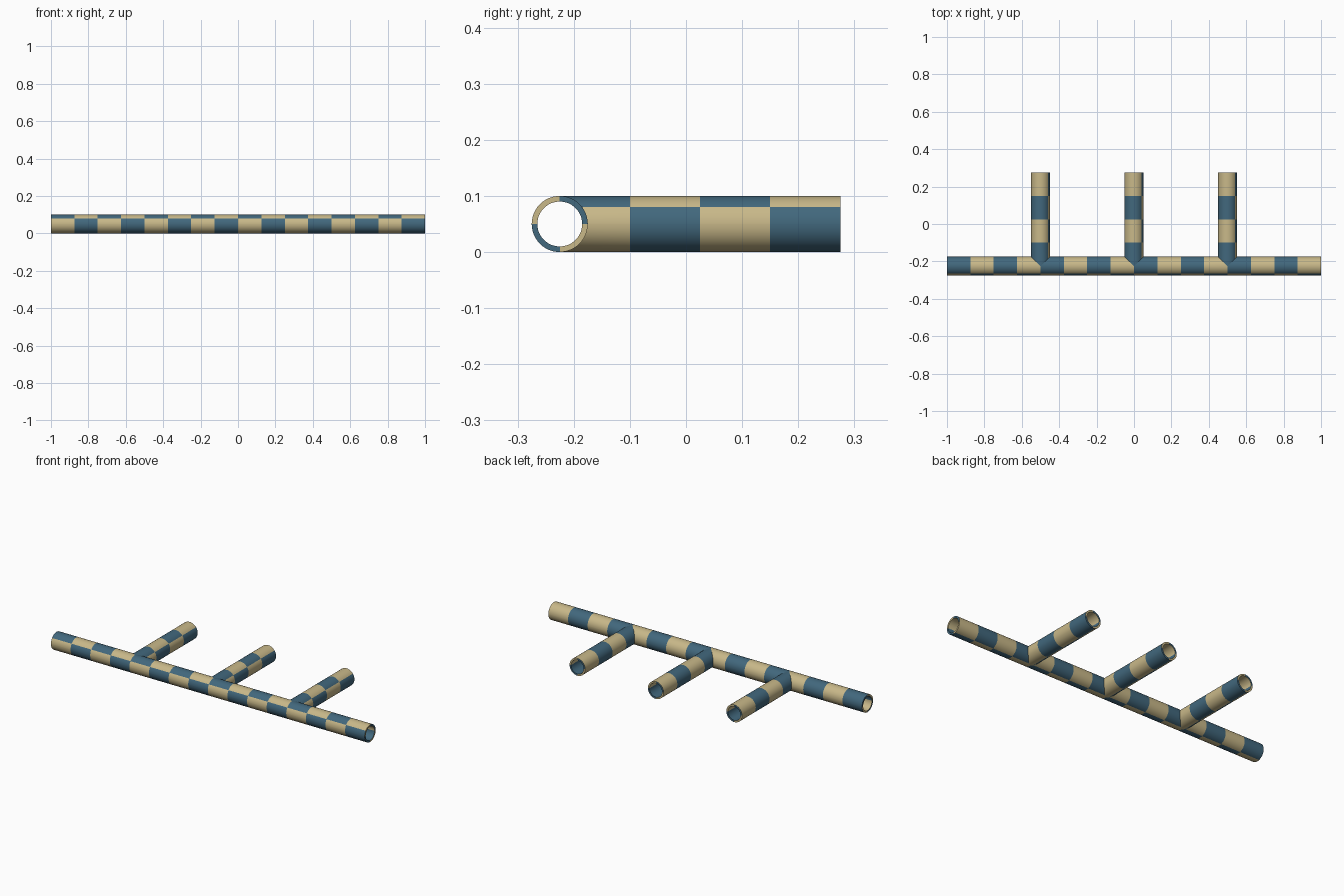
import bpy, bmesh, math
from mathutils import Vector

if "Cube" in bpy.data.objects:
    bpy.data.objects.remove(bpy.data.objects["Cube"])

OUTER, INNER, CELL = 0.05, 0.04, 0.125
BRANCHES = (-0.5, 0.0, 0.5)
AXIS_Y = -0.225


def material(name, colour):
    m = bpy.data.materials.new(name)
    m.use_nodes = True
    m.diffuse_color = (*colour, 1)
    bsdf = m.node_tree.nodes["Principled BSDF"]
    bsdf.inputs["Base Color"].default_value = (*colour, 1)
    bsdf.inputs["Roughness"].default_value = 0.6
    return m


MATERIALS = [material("slate_blue", (0.054, 0.138, 0.205)),
             material("sand", (0.58, 0.48, 0.25))]

# Angles around the tube, including every line where the check changes colour
steps = [math.tau * i / 48 for i in range(48)]
steps += [k * CELL / r for r in (OUTER, INNER) for k in (1, 2)]
steps = sorted(steps) + [math.tau]


def point(t, r, a):
    return Vector((t, r * math.cos(a), r * math.sin(a)))


def add_quad(bm, points, facing):
    face = bm.faces.new([bm.verts.new(p) for p in points])
    face.normal_update()
    if face.normal.dot(facing) < 0:
        face.normal_flip()


def check_index(face):
    c = face.calc_center_median()
    if abs(face.normal.x) > 0.9:
        # cut ends are checked in quadrants
        return int((c.y > 0) != (c.z > 0))
    r = math.hypot(c.y, c.z)
    r = OUTER if r > (OUTER + INNER) / 2 else INNER
    arc = (math.atan2(c.z, c.y) % math.tau) * r
    return (math.floor(c.x / CELL) + math.floor(arc / CELL)) % 2


def make_tube(name, spans, cap_ends, location, turn=0.0):
    """spans(r, a) gives the (start, end) pieces of wall along the axis."""
    bm = bmesh.new()
    for a, b in zip(steps, steps[1:]):
        if b - a < 1e-4:
            continue
        out = point(0, 1, (a + b) / 2)
        for r, side in ((OUTER, 1), (INNER, -1)):
            for (s0, e0), (s1, e1) in zip(spans(r, a), spans(r, b)):
                add_quad(bm, [point(s0, r, a), point(e0, r, a),
                              point(e1, r, b), point(s1, r, b)], out * side)
        for t, way in cap_ends:
            add_quad(bm, [point(t, INNER, a), point(t, OUTER, a),
                          point(t, OUTER, b), point(t, INNER, b)],
                     Vector((way, 0, 0)))
    bmesh.ops.remove_doubles(bm, verts=bm.verts[:], dist=1e-5)
    # Cut the walls at each check boundary
    for k in range(-7, 8):
        bmesh.ops.bisect_plane(bm, geom=bm.verts[:] + bm.edges[:] + bm.faces[:],
                               dist=1e-6, plane_co=(k * CELL, 0, 0),
                               plane_no=(1, 0, 0))
    bm.normal_update()
    for f in bm.faces:
        f.material_index = check_index(f)
    mesh = bpy.data.meshes.new(name)
    bm.to_mesh(mesh)
    bm.free()
    for m in MATERIALS:
        mesh.materials.append(m)
    ob = bpy.data.objects.new(name, mesh)
    ob.location = location
    ob.rotation_euler.z = turn
    bpy.context.collection.objects.link(ob)
    bpy.ops.object.select_all(action="DESELECT")
    ob.select_set(True)
    bpy.context.view_layer.objects.active = ob
    bpy.ops.object.shade_smooth_by_angle(angle=math.radians(30))


# Main pipe: its back wall opens where each branch joins
def main_spans(r, a):
    half = r * max(math.cos(a), 0)
    cuts = [-1] + [c + s * half for c in BRANCHES for s in (-1, 1)] + [1]
    return list(zip(cuts[::2], cuts[1::2]))


# Branch pipe: mitred to the main pipe's surface
def branch_spans(r, a):
    return [(r * abs(math.cos(a)), 0.5)]


make_tube("main_pipe", main_spans, [(-1, -1), (1, 1)], (0, AXIS_Y, OUTER))
for label, x in zip(("right", "middle", "left"), BRANCHES):
    make_tube(label + "_branch_pipe", branch_spans, [(0.5, 1)],
              (x, AXIS_Y, OUTER), math.pi / 2)
